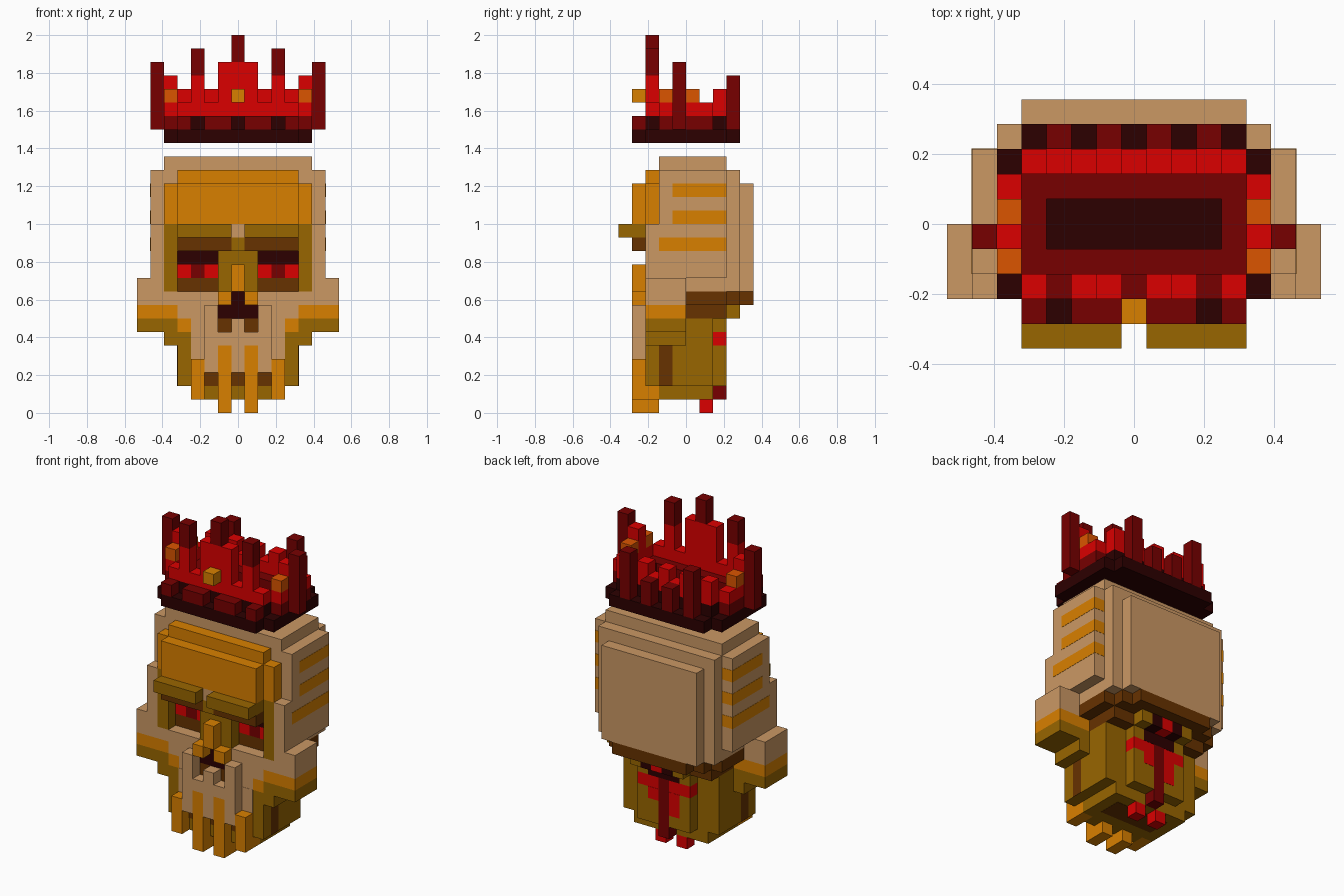
import bpy, bmesh
from mathutils import Vector

if "Cube" in bpy.data.objects:
    bpy.data.objects.remove(bpy.data.objects["Cube"])

U = 2 / 28  # one block


def material(name, hexcode):
    rgb = [int(hexcode[i:i + 2], 16) / 255 for i in (0, 2, 4)]
    lin = [c / 12.92 if c <= 0.04045 else ((c + 0.055) / 1.055) ** 2.4 for c in rgb]
    m = bpy.data.materials.new(name)
    m.use_nodes = True
    m.diffuse_color = (*lin, 1)
    m.node_tree.nodes["Principled BSDF"].inputs["Base Color"].default_value = (*lin, 1)
    return m


TAN = material("bone tan", "CB9864")
GOLD = material("bone gold", "D98000")
OLIVE = material("bone olive", "996600")
BROWN = material("bone brown", "673200")
DARK = material("near black red", "2C0000")
MAROON = material("dark red", "770000")
RED = material("bright red", "DB0000")
ORANGE = material("gem orange", "DB5500")


def part(name, mat, *boxes, mirror=False):
    """Boxes are (x0, x1, y0, y1, z0, z1) in blocks; mirror repeats them across x."""
    boxes = list(boxes)
    if mirror:
        boxes += [(-b[1], -b[0], *b[2:]) for b in boxes]
    bm = bmesh.new()
    for x0, x1, y0, y1, z0, z1 in boxes:
        lo, hi = Vector((x0, y0, z0)), Vector((x1, y1, z1))
        cube = bmesh.ops.create_cube(bm, size=1)["verts"]
        for v in cube:
            v.co = ((lo + hi) / 2 + v.co * (hi - lo)) * U
    mesh = bpy.data.meshes.new(name)
    bm.to_mesh(mesh)
    bm.free()
    mesh.materials.append(mat)
    bpy.context.collection.objects.link(bpy.data.objects.new(name, mesh))


E = 0.02  # thickness of painted plates, in blocks

# Cranium
part("cranium", TAN, (-5.5, 5.5, -1, 3, 9, 19), (-5.5, 5.5, -2, -1, 12, 19),
     (-5.5, 5.5, 3, 4, 9, 18), (-4.5, 4.5, 4, 5, 9, 17))
part("temple", TAN, (5.5, 6.5, -2, 3, 10, 18), (5.5, 6.5, -3, -2, 10, 14), mirror=True)
part("temple_stripes", GOLD,
     *[(5.5, 6.5 + E, y, 3 + E, z, z + 1) for y, z in ((-1, 16), (-1, 14), (-2, 12))], mirror=True)
part("skull_base", BROWN, (-5.5, 5.5, 0, 3, 8, 9), (-4.5, 4.5, 3, 4, 8, 9),
     (-3.5, 3.5, 4, 5, 8, 9), (-4.5, 4.5, 0, 3, 7, 8))
part("skull_base_rim", OLIVE, (-2.5, 2.5, 3, 4, 7, 8))

# Forehead and brow
part("forehead", GOLD, (-5.5, 5.5, -3, -2, 14, 17), (-4.5, 4.5, -3, -2, 17, 18),
     (-4.5, 4.5, -4, -3, 14, 17))
part("brow", OLIVE, (0.5, 4.5, -5, -3, 13, 14), (0, 5.5, -3, -2, 13, 14), mirror=True)
part("brow_shadow", BROWN, (0.5, 4.5, -4, -2, 12, 13), mirror=True)
part("brow_bridge", TAN, (-0.5, 0.5, -4, -3, 13, 14))
part("socket_frame", OLIVE, (4.5, 5.5, -3, -1, 9, 13), (0.5, 1.5, -3, -1, 9, 12), mirror=True)

# Eyes
part("eye_top", DARK, (1.5, 4.5, -2, -1, 11, 12), mirror=True)
part("eye", RED, (1.5, 2.5, -2, -1, 10, 11), (3.5, 4.5, -2, -1, 10, 11), mirror=True)
part("pupil", MAROON, (2.5, 3.5, -2, -1, 10, 11), mirror=True)
part("eye_floor", BROWN, (1.5, 4.5, -2, -1, 9, 10), mirror=True)

# Nose
part("nose_root", OLIVE, (-0.5, 0.5, -4, -1, 12, 13), (-0.5, 0.5, -3, -1, 9, 12))
part("nose", GOLD, (-0.5, 0.5, -4, -3, 9, 11), (-1.5, -0.5, -4, -3, 8, 9), (0.5, 1.5, -4, -3, 8, 9))
part("nose_cavity", DARK, (-0.5, 0.5, -3, -1, 8, 9), (-1.5, 1.5, -3, -1, 7, 8))
part("nose_floor", BROWN, (-1.5, 1.5, -3, -1, 6, 7))

# Cheeks
part("cheek", TAN, (5.5, 7.5, -3, 0, 9, 10), (1.5, 7.5, -3, 0, 8, 9),
     (0.5, 1.5, -3, 0, 8, 9), (1.5, 4.5, -3, 0, 7, 8), (1.5, 3.5, -3, 0, 6, 7),
     (2.5, 3.5, -3 - E, -3, 4, 6), mirror=True)
part("cheek_band", GOLD, (4.5, 7.5, -3, 0, 7, 8), (3.5, 4.5, -3, 0, 6, 7), mirror=True)
part("cheek_underside", OLIVE, (4.5, 7.5, -3, 0, 6, 7), mirror=True)

# Jaw
part("jaw", OLIVE, (-5.5, 5.5, -3, 0, 5, 6), (-4.5, 4.5, 0, 2, 5, 7), (-4.5, 4.5, -3, 2, 2, 5),
     (-3.5, 3.5, -2, 2, 1, 2), (-2.5, 2.5, -3, -2, 1, 2),
     (-2.5, 2.5, 2, 3, 2, 5), (-2.5, 2.5, 2, 3, 6, 7))
part("jaw_groove", BROWN, (4.5, 4.5 + E, -2, -1, 2, 5), mirror=True)
part("jaw_hollow", BROWN, (-2.5, 2.5, -1, 1, 1 - E, 1))

# Muzzle and teeth
part("muzzle", TAN, (1.5, 2.5, -4, -3, 3, 8), (0, 1.5, -4, -3, 5, 6), (0, 0.5, -4, -3, 6, 7),
     (0, 0.5, -4, -3, 3, 5), mirror=True)
part("teeth", GOLD, (2.5, 3.5, -4, -3, 1, 4), (0.5, 1.5, -4, -3, 0, 5),
     (0.5, 1.5, -3, -2, 0, 1), (2.5, 3.5, -3, -2, 1, 2), mirror=True)
part("tooth_gaps", BROWN, (0, 0.5, -3 - E, -3, 2, 3), (1.5, 2.5, -3 - E, -3, 2, 3), mirror=True)

# Blood at the back of the neck
part("neck_wound", DARK, (-1.5, 1.5, 3, 3 + E, 6, 7), (0.5, 1.5, 3, 4 + E, 7 - E, 8),
     (-1.5, -0.5, 3, 4 + E, 7 - E, 8))
part("blood", RED, (-2.5, -0.5, 2, 3, 5, 6), (0.5, 2.5, 2, 3, 5, 6),
     (-0.5, 0.5, 3, 4 + E, 7 - E, 8),
     (-1.5, -0.5, 3, 3 + E, 3, 5), (0.5, 1.5, 3, 3 + E, 4, 5),
     (-1.5, -0.5, 1, 2, 0, 1), (0.5, 1.5, 1, 2, 0, 1))
part("blood_stem", MAROON, (-0.5, 0.5, 2, 3 + E, 1, 6))

# Crown base
part("crown_band", DARK, (-5.5, 5.5, -3, 3, 20, 21), (-4.5, 4.5, -4, -3, 20, 21),
     (-4.5, 4.5, 3, 4, 20, 21), (-4.5, 4.5, -3, -2, 21, 22), (-4.5, 4.5, 2, 3, 21, 22))
part("crown_floor", MAROON, (-4.5, 4.5, -2, -1, 21, 22), (-4.5, 4.5, 1, 2, 21, 22),
     (3.5, 4.5, -1, 1, 21, 22), (-4.5, -3.5, -1, 1, 21, 22))
part("crown_front_studs", MAROON, (3.5, 4.5, -4, -3, 21, 22), (0.5, 2.5, -4, -3, 21, 22), mirror=True)
part("crown_side_rail", MAROON, (4.5, 5.5, -2, 2, 21, 22), mirror=True)

# Crown walls
part("crown_front_wall", RED, (0, 1.5, -3, -2, 22, 26), (1.5, 4.5, -3, -2, 22, 23),
     (2.5, 3.5, -3, -2, 23, 25), mirror=True)
part("crown_back_wall", RED, (-4.5, 4.5, 2, 3, 22, 23),
     *[(x - 0.5, x + 0.5, 2, 3, 23, 24) for x in (-4, -2, 0, 2, 4)])
part("crown_side_wall", RED, (4.5, 5.5, -2, 2, 22, 23), (4.5, 5.5, -1, 0, 23, 25), mirror=True)

# Crown spikes
part("crown_centre_spike", MAROON, (-0.5, 0.5, -3, -2, 26, 28))
part("crown_front_spikes", MAROON, (2.5, 3.5, -3, -2, 25, 27), mirror=True)
part("crown_side_spikes", MAROON, (5.5, 6.5, -1, 0, 21, 26), mirror=True)
part("crown_back_spikes", MAROON, (0.5, 1.5, 3, 4, 21, 23), (2.5, 3.5, 3, 4, 21, 25), mirror=True)

# Gems
part("front_gem", GOLD, (-0.5, 0.5, -4, -3, 23, 24))
part("side_gems", ORANGE, (4.5, 5.5, -2, -1, 23, 24), (4.5, 5.5, 0, 1, 23, 24), mirror=True)
